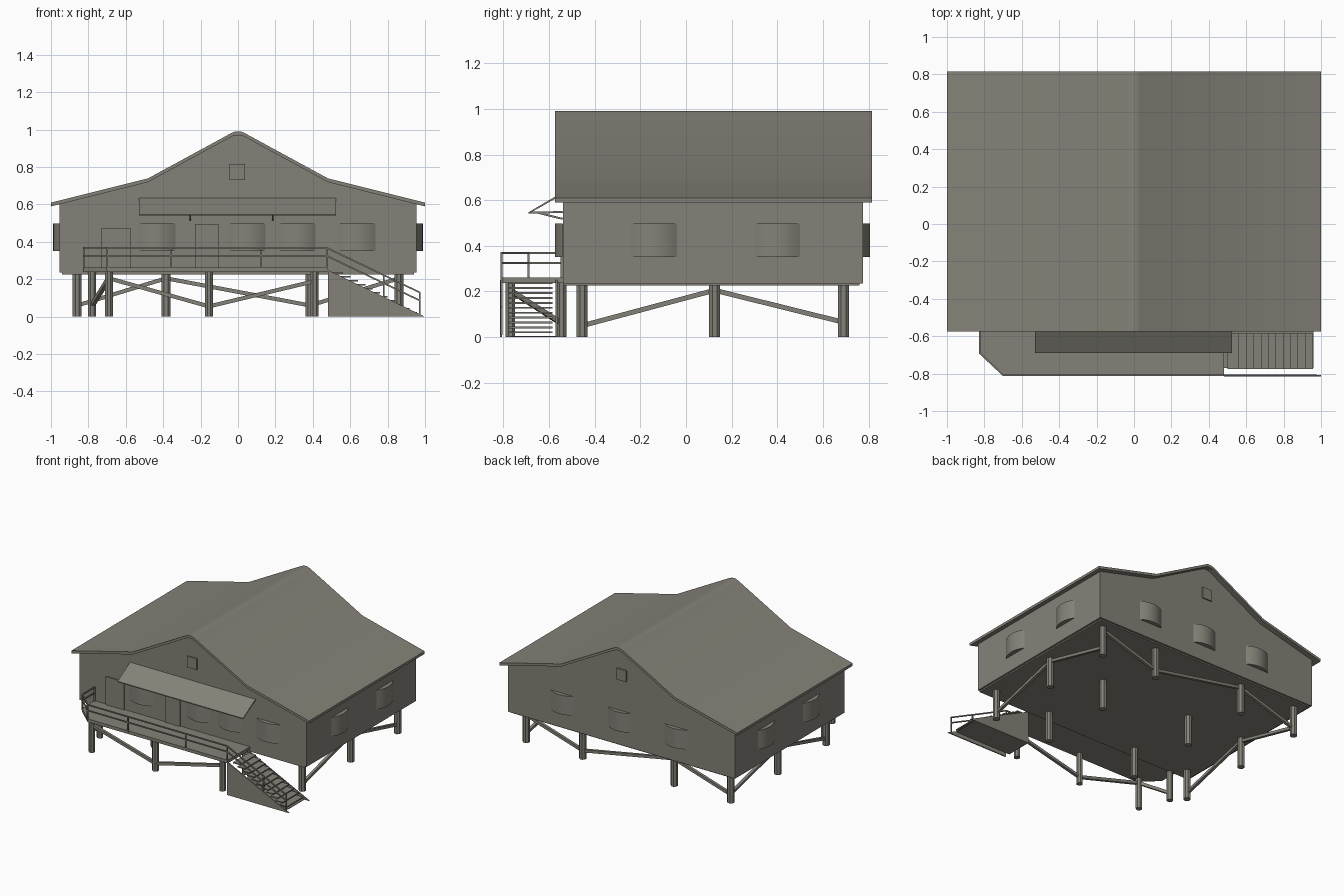
import bpy, bmesh, math
from mathutils import Vector

if "Cube" in bpy.data.objects:
    bpy.data.objects.remove(bpy.data.objects["Cube"])

mat = bpy.data.materials.new("weathered_grey")
mat.diffuse_color = (0.235, 0.222, 0.188, 1)
mat.use_nodes = True
mat.node_tree.nodes["Principled BSDF"].inputs["Base Color"].default_value = mat.diffuse_color


def finish(name, bm, smooth=False):
    bmesh.ops.recalc_face_normals(bm, faces=bm.faces[:])
    me = bpy.data.meshes.new(name)
    bm.to_mesh(me)
    bm.free()
    me.materials.append(mat)
    ob = bpy.data.objects.new(name, me)
    bpy.context.collection.objects.link(ob)
    if smooth:
        bpy.ops.object.select_all(action='DESELECT')
        ob.select_set(True)
        bpy.context.view_layer.objects.active = ob
        bpy.ops.object.shade_smooth_by_angle(angle=math.radians(40))
    return ob


def add_prism(bm, points, shift):
    """Extrude a planar outline along a vector."""
    face = bm.faces.new([bm.verts.new(p) for p in points])
    geo = bmesh.ops.extrude_face_region(bm, geom=[face])["geom"]
    verts = [g for g in geo if isinstance(g, bmesh.types.BMVert)]
    bmesh.ops.translate(bm, verts=verts, vec=shift)
    bm.faces.new(list(reversed([v for v in face.verts]))) if not face.is_valid else None


def prism(name, points, shift, smooth=False):
    bm = bmesh.new()
    add_prism(bm, points, Vector(shift))
    return finish(name, bm, smooth)


def box(name, x0, x1, y0, y1, z0, z1):
    return prism(name, [(x0, y0, z0), (x1, y0, z0), (x1, y1, z0), (x0, y1, z0)],
                 (0, 0, z1 - z0))


def bars(name, pairs, radius, sides=4):
    """Straight round or square members between pairs of points."""
    bm = bmesh.new()
    for a, b in pairs:
        a, b = Vector(a), Vector(b)
        d = (b - a).normalized()
        up = Vector((0, 0, 1)) if abs(d.z) < 0.95 else Vector((0, 1, 0))
        u = d.cross(up).normalized()
        w = u.cross(d)
        ring = []
        for i in range(sides):
            t = 2 * math.pi * (i + 0.5) / sides
            ring.append(a + radius * (math.cos(t) * u + math.sin(t) * w))
        add_prism(bm, ring, b - a)
    return finish(name, bm, sides > 6)


# Roof with kicked eaves and a softened ridge
half = [(1.0, 0.61), (0.48, 0.74), (0.035, 0.982), (0.015, 0.99)]
top = half + [(-x, z) for x, z in reversed(half)]
low = [(x, z - 0.02) for x, z in reversed(top)]
prism("roof", [(x, -0.575, z) for x, z in top + low], (0, 1.39, 0), True)

# House body reaching up under the roof, and its floor plate
gable = [(0.955, 0.235), (0.955, 0.605), (0.48, 0.725), (0.03, 0.97)]
body = gable + [(-x, z) for x, z in reversed(gable)]
prism("house_body", [(x, -0.54, z) for x, z in body], (0, 1.315, 0))
box("floor_plate", -0.94, 0.94, -0.54, 0.76, 0.225, 0.236)


# Bowed windows: an arc in plan, raised off the wall
def bow_window(name, centre, out):
    c, n = Vector(centre), Vector(out)
    side = Vector((-n.y, n.x, 0))
    pts = []
    for i in range(13):
        s = -1 + 2 * i / 12
        pts.append(c + side * 0.1 * s + n * 0.033 * (1 - s * s))
    prism(name, pts, (0, 0, 0.145), True)


for x in (-0.433, 0.048, 0.315, 0.635):
    bow_window("front_window", (x, -0.541, 0.352), (0, -1, 0))
for x in (-0.46, 0.015, 0.5):
    bow_window("back_window", (x, 0.774, 0.352), (0, 1, 0))
for s in (-1, 1):
    for y in (-0.14, 0.4):
        bow_window("side_window", (s * 0.955, y, 0.352), (s, 0, 0))

# Doors and attic vents
box("door", -0.23, -0.105, -0.549, -0.54, 0.255, 0.495)
box("wide_door", -0.73, -0.575, -0.549, -0.54, 0.255, 0.475)
for y in (-0.55, 0.775):
    box("attic_window", -0.045, 0.037, y, y + 0.01, 0.73, 0.815)

# Awning and its brackets
prism("awning", [(-0.53, -0.54, 0.635), (-0.53, -0.69, 0.547),
                 (-0.53, -0.69, 0.54), (-0.53, -0.54, 0.625)], (1.055, 0, 0))
pairs = []
for x in (-0.255, 0.185):
    pairs += [((x, -0.685, 0.545), (x, -0.54, 0.548)),
              ((x, -0.65, 0.545), (x, -0.54, 0.518))]
bars("awning_bracket", pairs, 0.006)

# Deck with a cut corner
prism("deck", [(-0.83, -0.54, 0.238), (-0.83, -0.69, 0.238), (-0.70, -0.81, 0.238),
               (0.48, -0.81, 0.238), (0.48, -0.54, 0.238)], (0, 0, 0.024))

# Piles under the house and posts under the deck
pairs = [((x, y, 0), (x, y, 0.23))
         for x in (-0.86, -0.385, 0.385, 0.86) for y in (-0.455, 0.125, 0.69)]
bars("house_pile", pairs, 0.026, 8)
deck_posts = [(-0.78, -0.545), (-0.69, -0.77), (-0.155, -0.77), (0.41, -0.77)]
bars("deck_post", [((x, y, 0), (x, y, 0.24)) for x, y in deck_posts], 0.023, 8)

# Diagonal braces between piles
pairs = []
for x in (-0.86, 0.86):
    pairs += [((x, -0.455, 0.05), (x, 0.125, 0.205)),
              ((x, 0.125, 0.205), (x, 0.69, 0.065))]
for a, za, b, zb in ((-0.86, 0.06, -0.385, 0.205), (-0.385, 0.205, 0.385, 0.06),
                     (0.385, 0.06, 0.86, 0.205)):
    pairs.append(((a, 0.69, za), (b, 0.69, zb)))
for (a, b), (za, zb) in zip(zip(deck_posts, deck_posts[1:]),
                            ((0.06, 0.205), (0.205, 0.055), (0.055, 0.19))):
    pairs.append(((*a, za), (*b, zb)))
bars("brace", pairs, 0.015)

# Stairs: side panels, base plate and open treads
for y in (-0.815, -0.572):
    prism("stair_panel", [(0.48, y, 0), (1.0, y, 0), (0.48, y, 0.25)], (0, 0.008, 0))
box("stair_base", 0.48, 0.96, -0.77, -0.57, 0, 0.005)
for i in range(11):
    x = 0.5 + i * 0.0395
    z = 0.24 - i * 0.0215
    box("stair_tread", x, x + 0.062, -0.775, -0.585, z - 0.008, z)

# Deck railing and sloping stair handrail
corners = [(-0.825, -0.545), (-0.825, -0.69), (-0.70, -0.808), (0.475, -0.808)]
pairs = []
for z in (0.325, 0.368):
    pairs += [((*a, z), (*b, z)) for a, b in zip(corners, corners[1:])]
    pairs.append(((0.475, -0.808, z), (0.975, -0.808, z - 0.24)))
for x, y in corners + [(-0.36, -0.808), (0.125, -0.808)]:
    pairs.append(((x, y, 0.25), (x, y, 0.37)))
for x, z in ((0.78, 0.105), (0.972, 0.01)):
    pairs.append(((x, -0.808, z), (x, -0.808, 0.368 - 0.48 * (x - 0.475))))
bars("railing", pairs, 0.006)
